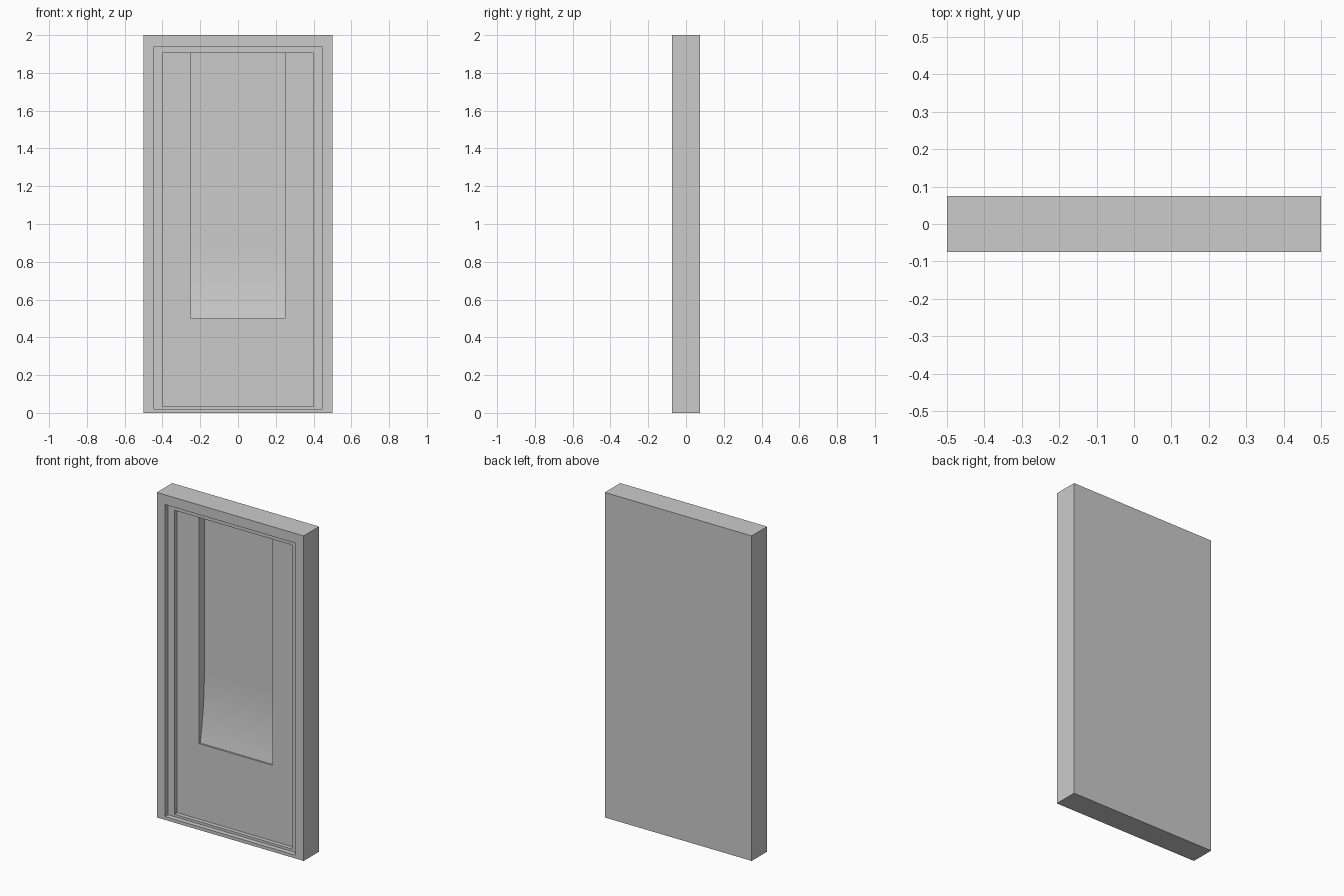
import bpy, bmesh, math

if "Cube" in bpy.data.objects:
    bpy.data.objects.remove(bpy.data.objects["Cube"])

FRONT, STEP1, STEP2, NICHE, BACK = -0.075, -0.045, -0.02, 0.03, 0.075
bm = bmesh.new()


def ring(w, z0, z1, y):
    """Rectangle loop: bottom-left, bottom-right, top-right, top-left."""
    return [bm.verts.new((x, y, z)) for x, z in ((-w, z0), (w, z0), (w, z1), (-w, z1))]


def bridge(a, b, sides=range(4)):
    for i in sides:
        j = (i + 1) % 4
        bm.faces.new((a[i], a[j], b[j], b[i]))


# Outer block and the two stepped recesses
back = ring(0.5, 0, 2, BACK)
outer = ring(0.5, 0, 2, FRONT)
rim1 = ring(0.445, 0.02, 1.94, FRONT)
floor1 = ring(0.445, 0.02, 1.94, STEP1)
rim2 = ring(0.4, 0.035, 1.905, STEP1)
floor2 = ring(0.4, 0.035, 1.905, STEP2)
bm.faces.new(back)
for a, b in ((back, outer), (outer, rim1), (rim1, floor1), (floor1, rim2)):
    bridge(a, b)
bridge(rim2, floor2, (0, 1, 3))

# Central niche: small lip, curved sill sweeping back to a flat panel
lip, length, n = 0.01, 0.42, 12
depth = NICHE - STEP2 - lip
radius = (length ** 2 + depth ** 2) / (2 * depth)
sweep = math.asin(length / radius)
profile = [(STEP2, 0.5)]
for i in range(n + 1):
    t = sweep * (1 - i / n)
    profile.append((NICHE - radius * (1 - math.cos(t)), 0.5 + length - radius * math.sin(t)))
profile += [(NICHE, 1.905), (STEP2, 1.905)]
left, right = [[bm.verts.new((x, y, z)) for y, z in profile] for x in (-0.25, 0.25)]
bm.faces.new(left)
bm.faces.new(right)
for i in range(len(profile) - 2):
    bm.faces.new((left[i], left[i + 1], right[i + 1], right[i]))

# Recess floor around the niche, and the shared top soffit
bm.faces.new((floor2[3], floor2[0], floor2[1], floor2[2], right[-1], right[0], left[0], left[-1]))
bm.faces.new((rim2[3], rim2[2], floor2[2], right[-1], right[-2], left[-2], left[-1], floor2[3]))

bmesh.ops.recalc_face_normals(bm, faces=bm.faces)
mesh = bpy.data.meshes.new("recessed_panel")
bm.to_mesh(mesh)
bm.free()
panel = bpy.data.objects.new("recessed_panel", mesh)
bpy.context.collection.objects.link(panel)
bpy.context.view_layer.objects.active = panel
panel.select_set(True)
bpy.ops.object.shade_smooth_by_angle(angle=math.radians(20))
